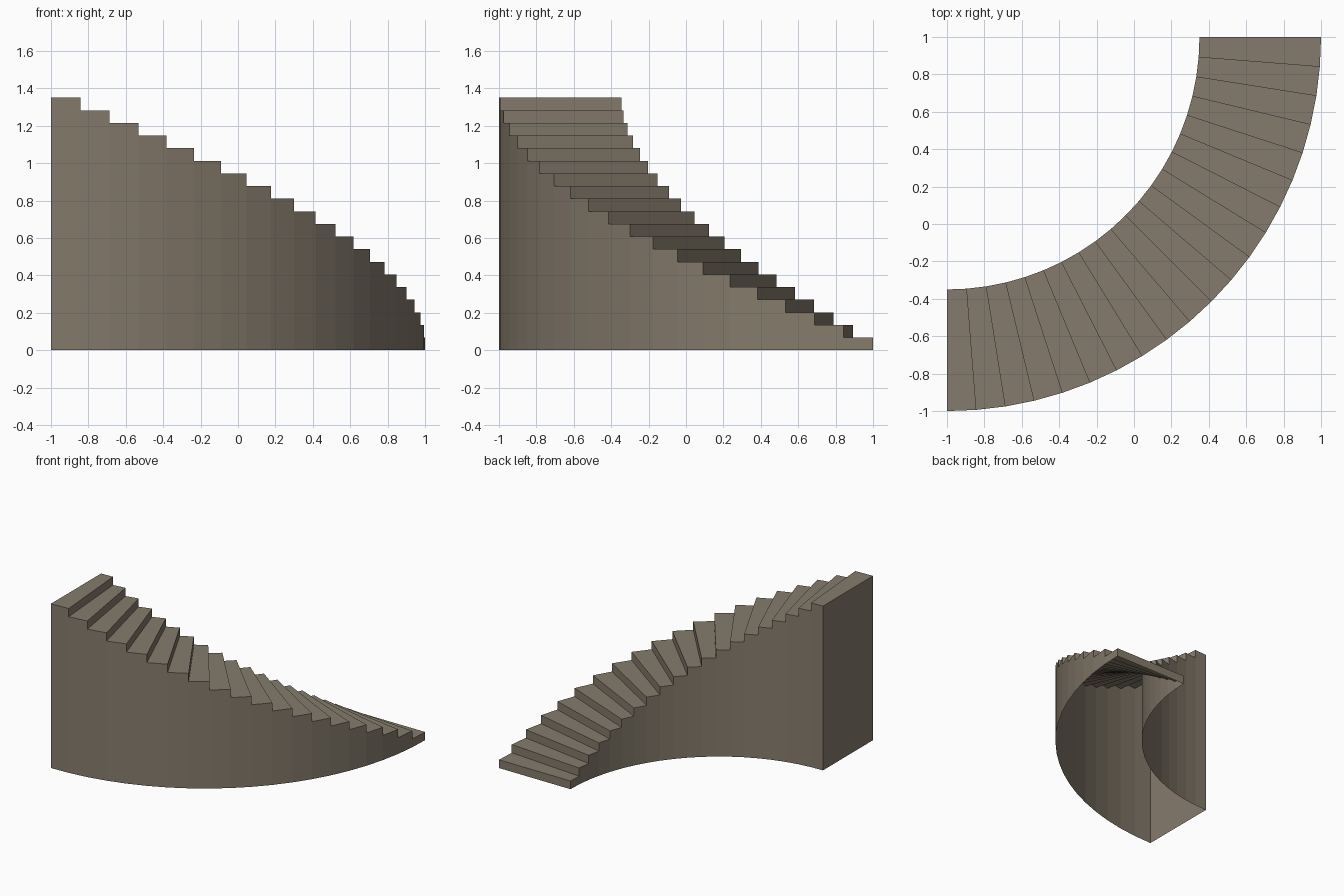
import bpy, bmesh
from math import cos, sin, radians

if "Cube" in bpy.data.objects:
    bpy.data.objects.remove(bpy.data.objects["Cube"])

STEPS, RISE = 20, 1.35 / 20
R_IN, R_OUT = 1.35, 2.0
CX, CY = -1.0, 1.0

stone = bpy.data.materials.new("warm grey stone")
stone.diffuse_color = (0.235, 0.198, 0.150, 1)
stone.use_nodes = True
stone.node_tree.nodes["Principled BSDF"].inputs["Base Color"].default_value = stone.diffuse_color


def pt(r, i, z):
    a = radians(-90 * i / STEPS)
    return (CX + r * cos(a), CY + r * sin(a), z)


def make(name, quads):
    bm = bmesh.new()
    for q in quads:
        bm.faces.new([bm.verts.new(p) for p in q])
    bmesh.ops.remove_doubles(bm, verts=bm.verts, dist=1e-5)
    mesh = bpy.data.meshes.new(name)
    bm.to_mesh(mesh)
    bm.free()
    mesh.materials.append(stone)
    ob = bpy.data.objects.new(name, mesh)
    bpy.context.collection.objects.link(ob)


treads, risers, outer, inner = [], [], [], []
for i in range(STEPS):
    z0, z1 = i * RISE, (i + 1) * RISE
    treads.append([pt(R_IN, i, z1), pt(R_IN, i + 1, z1), pt(R_OUT, i + 1, z1), pt(R_OUT, i, z1)])
    risers.append([pt(R_IN, i, z0), pt(R_IN, i, z1), pt(R_OUT, i, z1), pt(R_OUT, i, z0)])
    outer.append([pt(R_OUT, i, 0), pt(R_OUT, i, z1), pt(R_OUT, i + 1, z1), pt(R_OUT, i + 1, 0)])
    inner.append([pt(R_IN, i, 0), pt(R_IN, i + 1, 0), pt(R_IN, i + 1, z1), pt(R_IN, i, z1)])

# Stepped walking surface
make("stair_steps", treads + risers)
# Curved side walls, open underneath
make("outer_wall", outer)
make("inner_wall", inner)
# Flat wall under the top step
H = STEPS * RISE
make("end_wall", [[pt(R_IN, STEPS, 0), pt(R_OUT, STEPS, 0), pt(R_OUT, STEPS, H), pt(R_IN, STEPS, H)]])
